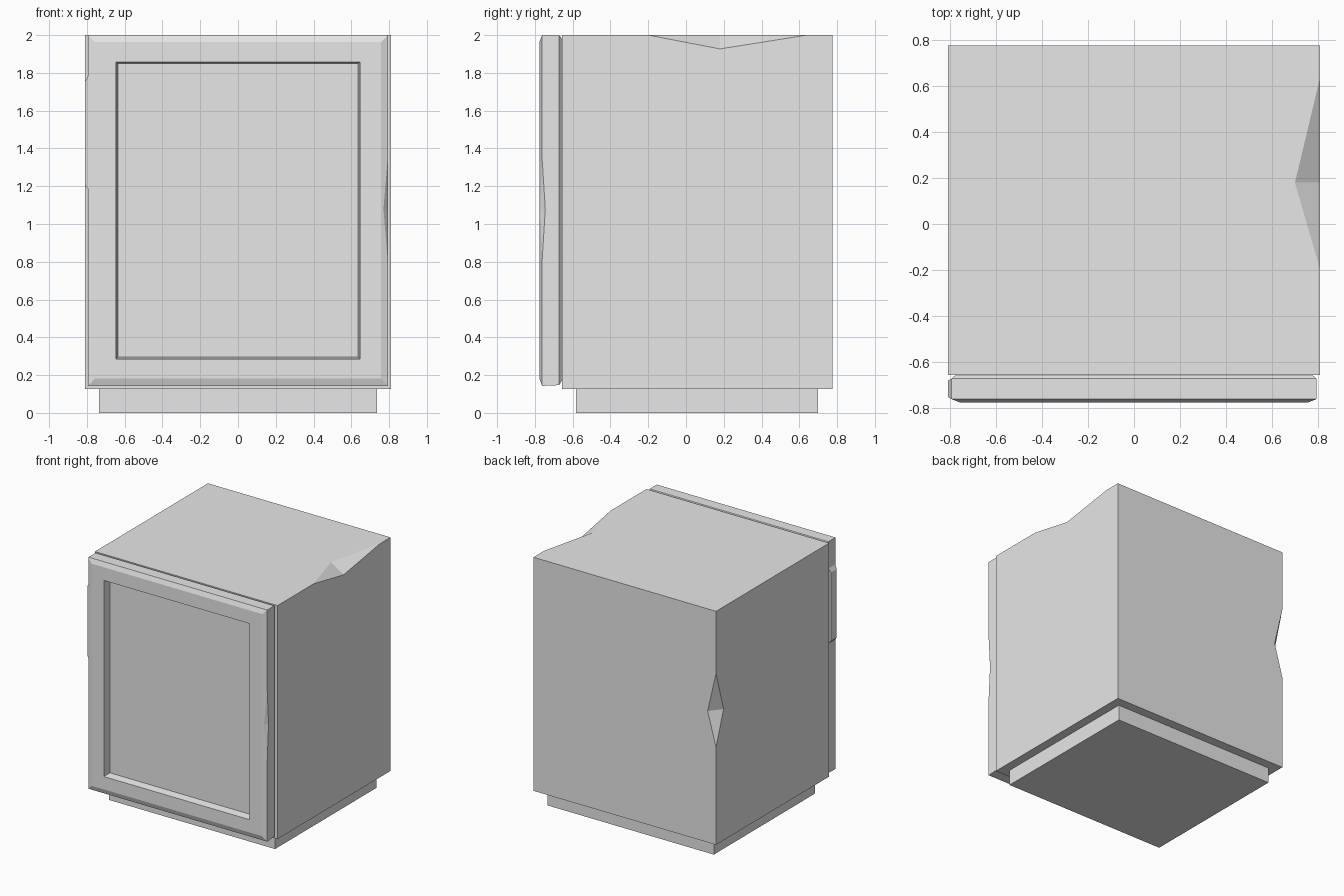
import bpy
import bmesh
from mathutils import Vector

cube = bpy.data.objects.get("Cube")
if cube:
    bpy.data.objects.remove(cube, do_unlink=True)

grey = bpy.data.materials.new("plain_grey")
grey.use_nodes = True
colour = (0.8, 0.8, 0.8, 1)
grey.diffuse_color = colour
grey.node_tree.nodes["Principled BSDF"].inputs["Base Color"].default_value = colour


def loft(rings):
    """Join matching four-cornered rings into a closed solid."""
    bm = bmesh.new()
    loops = [[bm.verts.new(p) for p in ring] for ring in rings]
    for a, b in zip(loops, loops[1:]):
        for i in range(4):
            j = (i + 1) % 4
            bm.faces.new((a[i], a[j], b[j], b[i]))
    bm.faces.new(loops[0])
    bm.faces.new(loops[-1])
    bmesh.ops.recalc_face_normals(bm, faces=bm.faces)
    return bm


def ring_z(z, x, y0, y1):
    return [(-x, y0, z), (x, y0, z), (x, y1, z), (-x, y1, z)]


def ring_y(y, x, z0, z1):
    return [(-x, y, z0), (x, y, z0), (x, y, z1), (-x, y, z1)]


def ring_x(x, y0, y1, z0, z1):
    return [(x, y0, z0), (x, y1, z0), (x, y1, z1), (x, y0, z1)]


def chip(bm, near, axis, start, end, inner):
    """Knock a two-facet chip out of the edge whose middle is closest to near."""
    near = Vector(near)
    edge = min(bm.edges, key=lambda e: ((e.verts[0].co + e.verts[1].co) / 2 - near).length)
    low, high = sorted(edge.verts, key=lambda v: v.co[axis])
    length = high.co[axis] - low.co[axis]
    t0, t1 = (start - low.co[axis]) / length, (end - low.co[axis]) / length
    middle, v0 = bmesh.utils.edge_split(edge, low, t0)
    rest = next(e for e in v0.link_edges if e.other_vert(v0) is high)
    _, v1 = bmesh.utils.edge_split(rest, v0, (t1 - t0) / (1 - t0))
    span = next(e for e in v0.link_edges if e.other_vert(v0) is v1)
    tips = []
    for face in list(span.link_faces):
        # choose the tip lying in this face's plane
        tip = Vector(min(inner, key=lambda p: abs((Vector(p) - v0.co).dot(face.normal))))
        bmesh.utils.face_split(face, v0, v1, coords=[tip])
        tips.append(min(bm.verts, key=lambda v: (v.co - tip).length))
    bmesh.ops.delete(bm, geom=[f for f in span.link_faces], context='FACES')
    for v in (v0, v1):
        bm.faces.new((v, tips[0], tips[1]))
    bmesh.ops.recalc_face_normals(bm, faces=bm.faces)


def finish(name, bm):
    mesh = bpy.data.meshes.new(name)
    bm.to_mesh(mesh)
    bm.free()
    mesh.materials.append(grey)
    obj = bpy.data.objects.new(name, mesh)
    bpy.context.collection.objects.link(obj)


# Recessed plinth
finish("plinth", loft([ring_z(0, 0.737, -0.583, 0.7), ring_z(0.127, 0.737, -0.583, 0.7)]))

# Cabinet body, chipped on the top edge and on one rear corner
X, BACK, FRONT, TOP = 0.81, 0.776, -0.656, 2.0
body = loft([ring_z(0.127, X, FRONT, BACK), ring_z(TOP, X, FRONT, BACK)])
chip(body, (X, 0.06, TOP), 1, -0.2, 0.64, [(0.7, 0.18, TOP), (X, 0.18, 1.927)])
chip(body, (-X, BACK, 1.06), 2, 0.91, 1.5,
     [(-X + 0.075, BACK, 1.18), (-X, BACK - 0.095, 1.18)])
finish("cabinet_body", body)

# Door with bevelled rims and a sunken panel
SIDE, RIM = 0.793, 0.758
door = loft([
    ring_y(FRONT, 0.775, 0.172, 1.98),
    ring_y(-0.672, SIDE, 0.147, TOP),
    ring_y(-0.762, SIDE, 0.143, TOP),
    ring_y(-0.776, RIM, 0.182, 1.963),
    ring_y(-0.776, 0.647, 0.285, 1.857),
    ring_y(-0.716, 0.636, 0.295, 1.85),
])
chip(door, (SIDE, -0.762, 1.07), 2, 0.8, 1.35,
     [(0.77, -0.7712, 1.08), (SIDE, -0.745, 1.08)])
finish("door", door)

# Raised grip on the door's side
finish("door_grip", loft([
    ring_x(-SIDE + 0.005, -0.762, -0.672, 1.185, 1.785),
    ring_x(-SIDE, -0.762, -0.672, 1.185, 1.785),
    ring_x(-X, -0.752, -0.682, 1.205, 1.755),
]))
